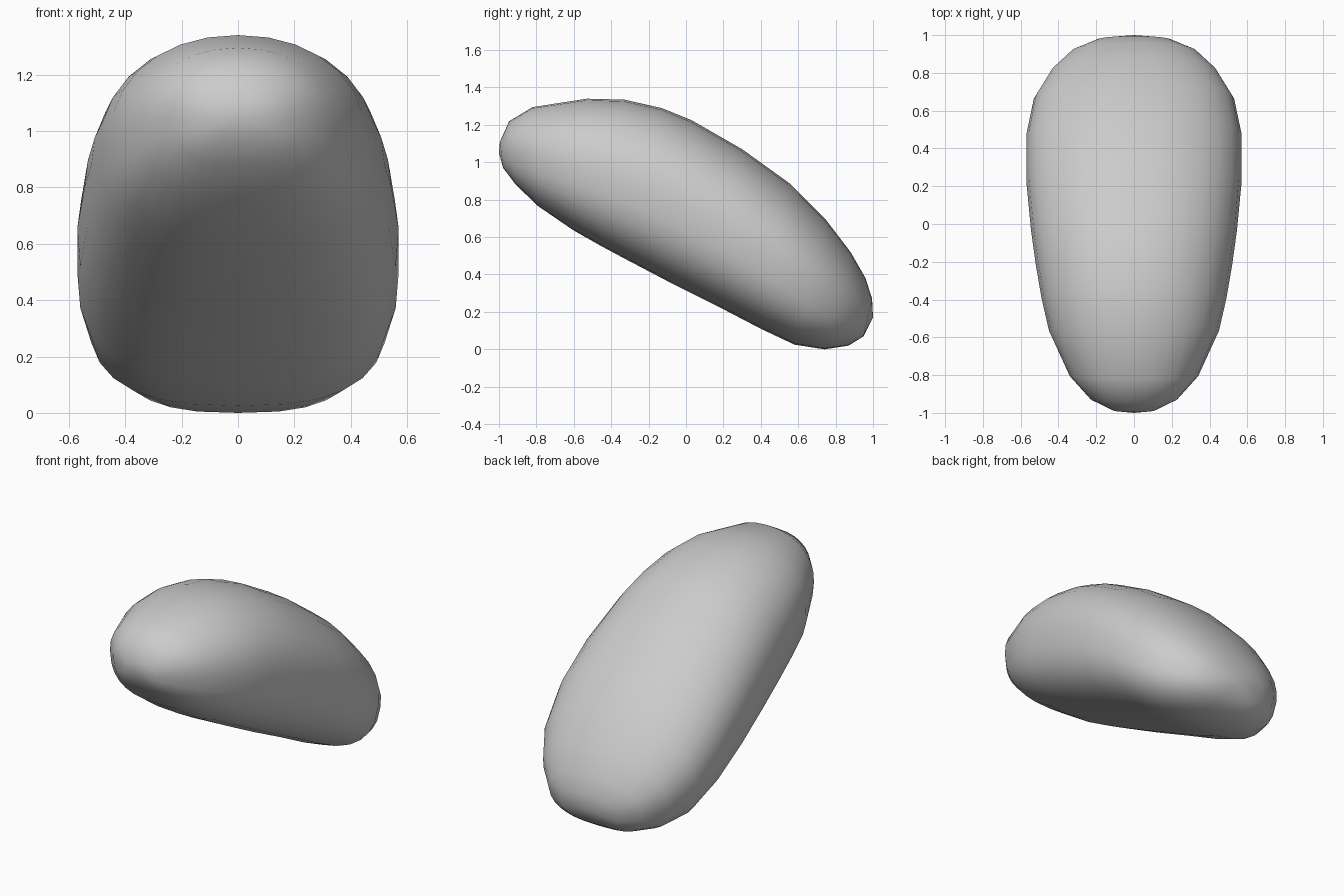
import bpy, bmesh
from math import sin, cos, tau

if "Cube" in bpy.data.objects:
    bpy.data.objects.remove(bpy.data.objects["Cube"])

SIDES = 28
# slanted sections: top (y, z), bottom (y, z), half width
SECTIONS = [
    (-.995, 1.11, -.978, .97, .11), (-.945, 1.22, -.91, .88, .23),
    (-.82, 1.295, -.79, .765, .34), (-.53, 1.34, -.6, .635, .45),
    (-.33, 1.335, -.45, .55, .49), (-.13, 1.29, -.3, .47, .52),
    (.03, 1.225, -.1, .365, .545), (.3, 1.07, .15, .24, .57),
    (.55, .89, .4, .11, .57), (.75, .69, .58, .025, .53),
    (.88, .52, .74, .0, .44), (.96, .38, .87, .02, .33),
    (.995, .27, .95, .07, .2),
]
NOSE, TAIL = (0, -1, 1.05), (0, 1, .17)


def power(v, n):
    """Signed power giving superellipse roundness n."""
    return (1 if v >= 0 else -1) * abs(v) ** (2 / n)


def ring(bm, ty, tz, by, bz, w):
    verts = []
    for i in range(SIDES):
        a = tau * i / SIDES
        n = 2.1 if sin(a) >= 0 else 2.7   # domed top, flatter underside
        x, s = w * power(cos(a), n), power(sin(a), n)
        t = (1 + s) / 2
        verts.append(bm.verts.new((x, by + (ty - by) * t, bz + (tz - bz) * t)))
    return verts


# Pebble-shaped body, lofted from nose to tail
bm = bmesh.new()
rings = [ring(bm, *s) for s in SECTIONS]
nose, tail = bm.verts.new(NOSE), bm.verts.new(TAIL)
for i in range(SIDES):
    j = (i + 1) % SIDES
    for r, q in zip(rings, rings[1:]):
        bm.faces.new((r[i], r[j], q[j], q[i]))
    bm.faces.new((nose, rings[0][j], rings[0][i]))
    bm.faces.new((tail, rings[-1][i], rings[-1][j]))
bmesh.ops.recalc_face_normals(bm, faces=bm.faces)
for f in bm.faces:
    f.smooth = True
mesh = bpy.data.meshes.new("rounded_body")
bm.to_mesh(mesh)
bm.free()
bpy.context.collection.objects.link(bpy.data.objects.new("rounded_body", mesh))
